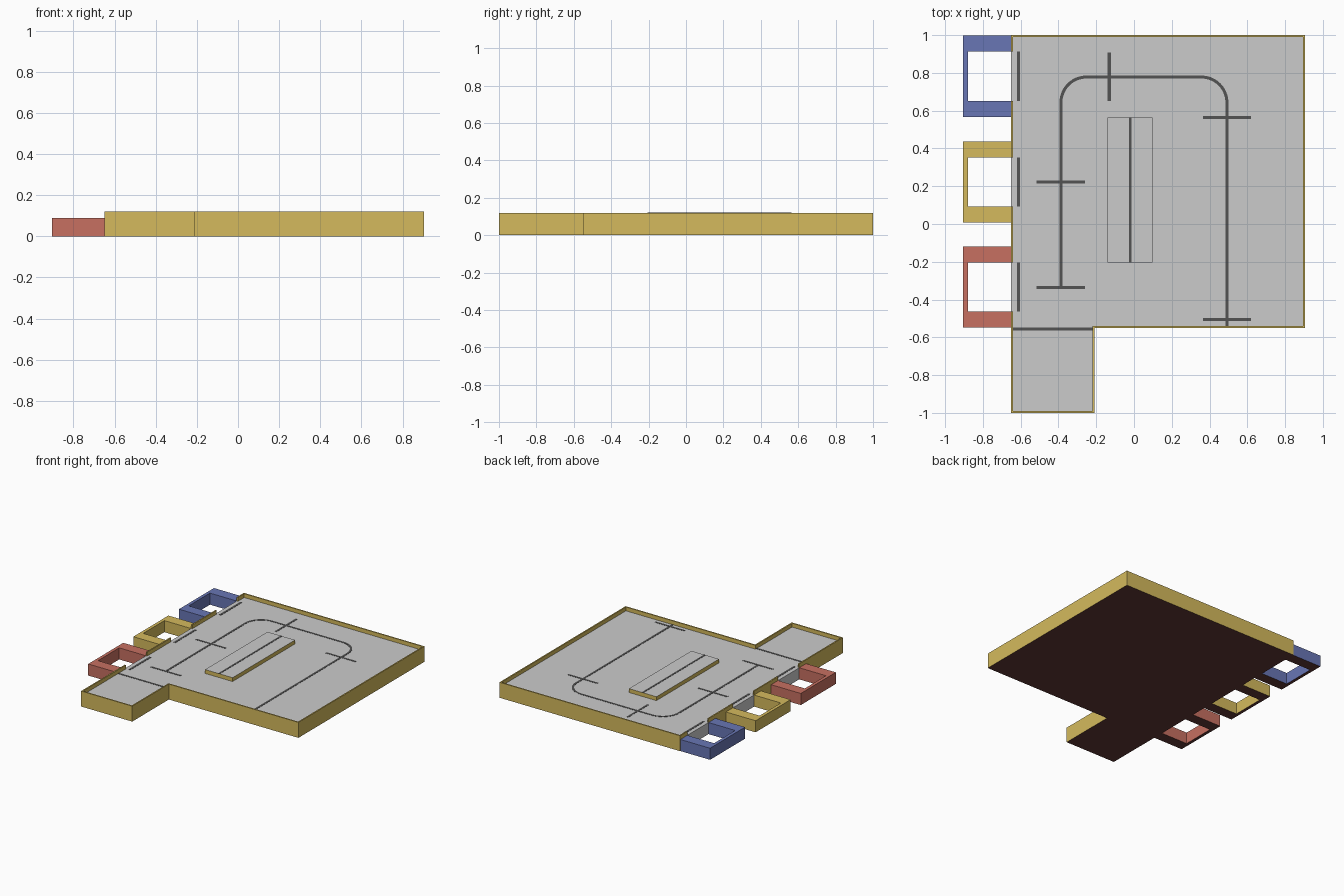
import bpy, bmesh, math

if "Cube" in bpy.data.objects:
    bpy.data.objects.remove(bpy.data.objects["Cube"])


def material(name, rgb):
    m = bpy.data.materials.new(name)
    m.diffuse_color = (*rgb, 1)
    m.use_nodes = True
    m.node_tree.nodes["Principled BSDF"].inputs["Base Color"].default_value = m.diffuse_color
    return m


YELLOW = material("yellow", (0.66, 0.49, 0.11))
RED = material("red", (0.57, 0.16, 0.12))
BLUE = material("blue", (0.14, 0.18, 0.46))
DARK = material("dark_grey", (0.085, 0.085, 0.085))
BROWN = material("brown", (0.12, 0.04, 0.035))

FLOOR, WALL, LINE, T = 0.09, 0.12, 0.0015, 0.01
X0, X1, XS, Y0, Y1, YM = -0.65, 0.905, -0.21, -1.0, 1.0, -0.55


def prism(name, outline, z0, z1, side=None, top=None, bottom=None):
    """Extrude an outline upwards; sides, top and bottom can differ in colour."""
    bm = bmesh.new()
    base = bm.faces.new([bm.verts.new((x, y, z0)) for x, y in outline])
    ext = bmesh.ops.extrude_face_region(bm, geom=[base], use_keep_orig=True)
    for v in ext["geom"]:
        if isinstance(v, bmesh.types.BMVert):
            v.co.z = z1
    bmesh.ops.recalc_face_normals(bm, faces=bm.faces[:])
    for f in bm.faces:
        f.material_index = 1 if f.normal.z > 0.5 else 2 if f.normal.z < -0.5 else 0
    mesh = bpy.data.meshes.new(name)
    for m in (side, top, bottom):
        mesh.materials.append(m)
    bm.to_mesh(mesh)
    bm.free()
    obj = bpy.data.objects.new(name, mesh)
    bpy.context.collection.objects.link(obj)
    return obj


def rect(x0, x1, y0, y1):
    return [(x0, y0), (x1, y0), (x1, y1), (x0, y1)]


def line(name, x0, x1, y0, y1, z=FLOOR):
    prism(name, rect(x0, x1, y0, y1), z, z + LINE, DARK, DARK, DARK)


# bays: centre y, colour; each has a matching gap in the left wall
HALF_GAP, HALF_BAY = 0.13, 0.215
BAYS = [("red", -0.333, RED), ("yellow", 0.222, YELLOW), ("blue", 0.782, BLUE)]
gaps = [(c - HALF_GAP, c + HALF_GAP) for _, c, _ in BAYS]

# floor slab, with tongues reaching through the wall gaps
outline = [(XS - T, Y0 + T), (XS - T, YM + T), (X1 - T, YM + T),
           (X1 - T, Y1 - T), (X0 + T, Y1 - T)]
for a, b in reversed(gaps):
    outline += [(X0 + T, b), (X0, b), (X0, a), (X0 + T, a)]
outline.append((X0 + T, Y0 + T))
prism("floor", outline, 0, FLOOR, bottom=BROWN)

# outer wall running round from the last gap to the first one
lo, hi = gaps[0][0], gaps[-1][1]
outer = [(X0, hi), (X0, Y1), (X1, Y1), (X1, YM), (XS, YM), (XS, Y0), (X0, Y0), (X0, lo)]
inner = [(X0 + T, hi), (X0 + T, Y1 - T), (X1 - T, Y1 - T), (X1 - T, YM + T),
         (XS - T, YM + T), (XS - T, Y0 + T), (X0 + T, Y0 + T), (X0 + T, lo)]
prism("outer_wall", outer + inner[::-1], 0, WALL, YELLOW, YELLOW, BROWN)

# left wall pieces between the gaps
for i in range(2):
    prism(f"left_wall_{i + 1}", rect(X0, X0 + T, gaps[i][1], gaps[i + 1][0]),
          0, WALL, YELLOW, YELLOW, BROWN)

# open frames outside the left wall, each with a stop line on the floor
for name, c, mat in BAYS:
    xo, xi = -0.905, -0.88
    a, b = c - HALF_BAY, c + HALF_BAY
    p, q = c - HALF_GAP, c + HALF_GAP
    prism(name + "_bay", [(X0, a), (X0, p), (xi, p), (xi, q), (X0, q), (X0, b), (xo, b), (xo, a)],
          0, FLOOR, mat, mat, BROWN)
    line(name + "_stop_line", -0.62, -0.603, p, q)

# raised island with its centre line
prism("island", rect(-0.14, 0.097, -0.205, 0.563), FLOOR, WALL, YELLOW, None, YELLOW)
line("island_line", -0.027, -0.013, -0.205, 0.563, WALL)

# track line: an upside-down U with rounded corners
XL, XR, YT, R, W = -0.387, 0.492, 0.778, 0.135, 0.008


def track_side(d):
    pts = [(XL - d, -0.335)]
    for cx, start in ((XL + R, 180), (XR - R, 90)):
        for i in range(13):
            a = math.radians(start - 90 * i / 12)
            pts.append((cx + (R + d) * math.cos(a), YT - R + (R + d) * math.sin(a)))
    return pts + [(XR + d, YM + T)]


prism("track_line", track_side(W) + track_side(-W)[::-1], FLOOR, FLOOR + LINE, DARK, DARK, DARK)

# cross marks along the track, and the line before the small room
for i, (x, y) in enumerate([(XL, 0.223), (XL, -0.335), (XR, 0.565), (XR, -0.505)]):
    line(f"cross_mark_{i + 1}", x - 0.128, x + 0.128, y - 0.008, y + 0.008, FLOOR + 0.0005)
line("cross_mark_5", -0.139, -0.123, 0.652, 0.908, FLOOR + 0.0005)
line("room_line", X0 + T, XS - T, YM - 0.013, YM + 0.003)
